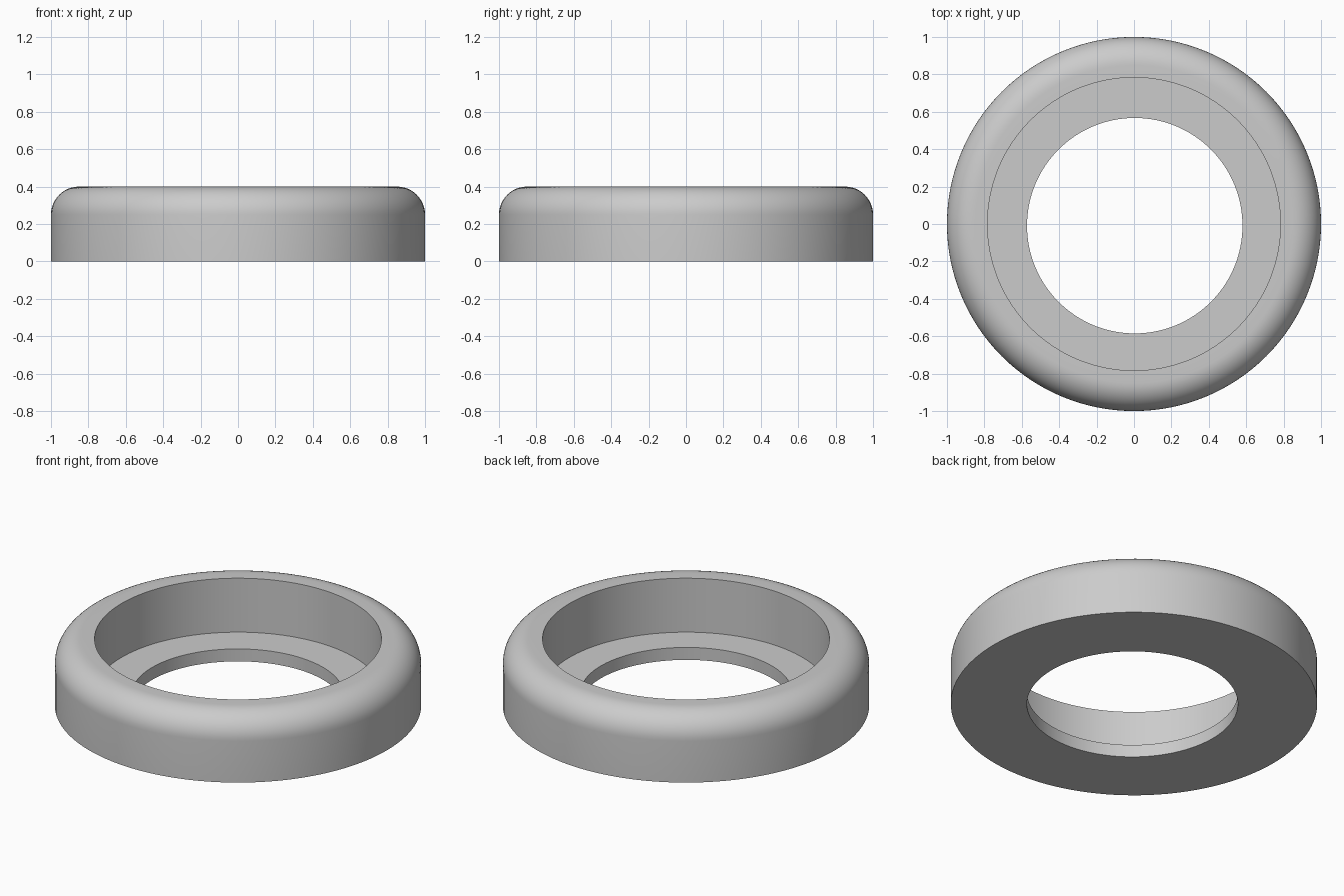
import bpy, bmesh, math

cube = bpy.data.objects.get("Cube")
if cube:
    bpy.data.objects.remove(cube, do_unlink=True)

SEGMENTS = 128
HEIGHT, OUTER, FILLET = 0.4, 1.0, 0.15
BORE, HOLE, LEDGE = 0.783, 0.576, 0.075
HOLE_CENTRE = (0.004, -0.009)

# Plain grey material
grey = bpy.data.materials.new("plain_grey")
grey.use_nodes = True
colour = (0.6, 0.6, 0.6, 1.0)
grey.diffuse_color = colour
grey.node_tree.nodes["Principled BSDF"].inputs["Base Color"].default_value = colour

# Closed cross-section: (radius, height, centre)
mid = (0.0, 0.0)
profile = [(HOLE, 0.0, HOLE_CENTRE), (OUTER, 0.0, mid)]
for i in range(13):
    a = math.pi / 2 * i / 12
    profile.append((OUTER - FILLET + FILLET * math.cos(a),
                    HEIGHT - FILLET + FILLET * math.sin(a), mid))
profile += [(BORE, HEIGHT, mid), (BORE, LEDGE, mid), (HOLE, LEDGE, HOLE_CENTRE)]

# Sweep the section round the axis
bm = bmesh.new()
rings = []
for radius, z, (cx, cy) in profile:
    angles = [math.tau * s / SEGMENTS for s in range(SEGMENTS)]
    rings.append([bm.verts.new((cx + radius * math.cos(a), cy + radius * math.sin(a), z))
                  for a in angles])
for lower, upper in zip(rings, rings[1:] + rings[:1]):
    for s in range(SEGMENTS):
        t = (s + 1) % SEGMENTS
        bm.faces.new((lower[s], lower[t], upper[t], upper[s]))
bmesh.ops.recalc_face_normals(bm, faces=bm.faces)

mesh = bpy.data.meshes.new("stepped_ring")
bm.to_mesh(mesh)
bm.free()
mesh.materials.append(grey)
ring = bpy.data.objects.new("stepped_ring", mesh)
bpy.context.collection.objects.link(ring)

# Smooth walls and fillet, crisp rims
bpy.ops.object.select_all(action="DESELECT")
ring.select_set(True)
bpy.context.view_layer.objects.active = ring
bpy.ops.object.shade_smooth_by_angle(angle=math.radians(30))
